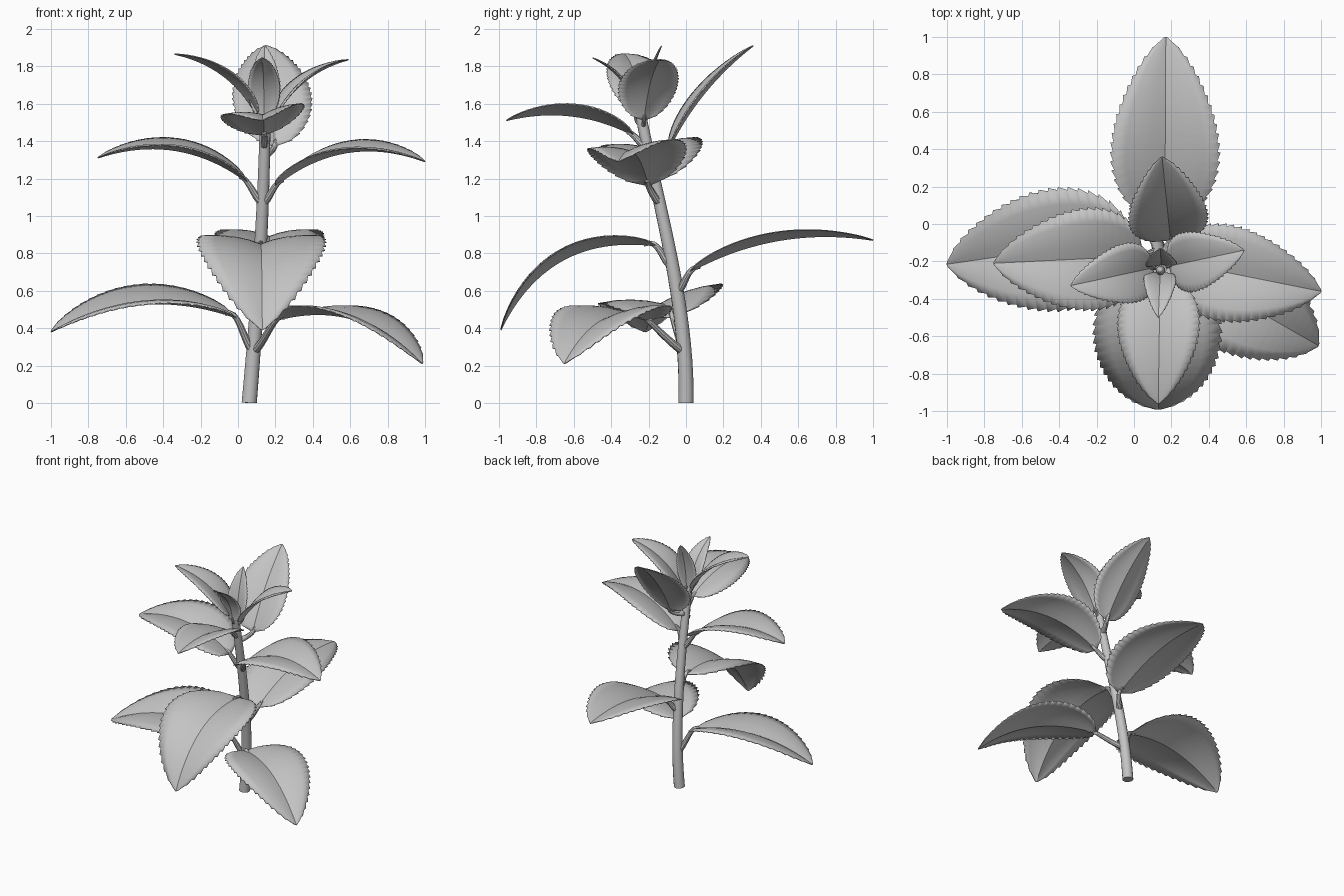
import bpy, bmesh, math
from mathutils import Vector

cube = bpy.data.objects.get("Cube")
if cube:
    bpy.data.objects.remove(cube, do_unlink=True)

GREY = (0.55, 0.55, 0.55, 1.0)
mat = bpy.data.materials.new("plant_grey")
mat.use_nodes = True
mat.diffuse_color = GREY
bsdf = mat.node_tree.nodes["Principled BSDF"]
bsdf.inputs["Base Color"].default_value = GREY
bsdf.inputs["Roughness"].default_value = 0.7


def through(points, t):
    """Smooth curve passing through evenly spaced points."""
    n = len(points) - 1
    total = Vector((0, 0, 0))
    for i, p in enumerate(points):
        weight = 1.0
        for j in range(n + 1):
            if j != i:
                weight *= (t * n - j) / (i - j)
        total += Vector(p) * weight
    return total


def tangent(points, t):
    return (through(points, t + 0.01) - through(points, t - 0.01)).normalized()


def finish(name, bm, thickness=0):
    bmesh.ops.recalc_face_normals(bm, faces=bm.faces)
    mesh = bpy.data.meshes.new(name)
    bm.to_mesh(mesh)
    bm.free()
    mesh.materials.append(mat)
    obj = bpy.data.objects.new(name, mesh)
    bpy.context.collection.objects.link(obj)
    bpy.ops.object.select_all(action='DESELECT')
    obj.select_set(True)
    bpy.context.view_layer.objects.active = obj
    bpy.ops.object.shade_smooth_by_angle(angle=math.radians(35))
    if thickness:
        mod = obj.modifiers.new("thickness", 'SOLIDIFY')
        mod.thickness = thickness
        mod.offset = 0


def tube(name, points, r0, r1, steps, sides):
    """Tapered round tube along a smooth path."""
    bm = bmesh.new()
    rings = []
    for i in range(steps + 1):
        t = i / steps
        c, d = through(points, t), tangent(points, t)
        a = d.cross(Vector((0.3, 1, 0.1))).normalized()
        b = d.cross(a)
        r = r0 + (r1 - r0) * t
        ring = []
        for k in range(sides):
            ang = math.tau * k / sides
            p = c + (a * math.cos(ang) + b * math.sin(ang)) * r
            ring.append(bm.verts.new((p.x, p.y, max(p.z, 0))))
        rings.append(ring)
    for p, q in zip(rings, rings[1:]):
        for k in range(sides):
            m = (k + 1) % sides
            bm.faces.new((p[k], p[m], q[m], q[k]))
    bm.faces.new(rings[0])
    bm.faces.new(rings[-1])
    finish(name, bm)


def leaf(name, base, tip, arch, half_width, tilt, teeth=20):
    """Folded, arching blade with a saw-toothed edge; returns its midrib."""
    base, tip = Vector(base), Vector(tip)
    chord = tip - base
    flat = chord.cross(Vector((0, 0, 1))).normalized()
    up = flat.cross(chord).normalized()
    rib = [base, (base + tip) / 2 + up * arch, tip]
    tilt = math.radians(tilt)
    side = flat * math.cos(tilt) + up * math.sin(tilt)
    # each tooth swells toward the tip, then steps back
    rows = []
    for k in range(teeth):
        rows += [(k / teeth, 0), ((k + 0.9) / teeth, 0.055 * half_width)]
    rows.append((1, 0))
    bm = bmesh.new()
    grid = []
    for t, tooth in rows:
        c = through(rib, t)
        normal = side.cross(tangent(rib, t)).normalized()
        # egg-shaped outline, widest below the middle, pointed at the tip
        w = half_width * max(math.sin(math.pi * t ** 0.74), 0.0003) ** 0.72
        tooth *= min(1, (1 - t) * 8)
        line = []
        for k in range(-4, 5):
            u = k / 4
            reach = u * (w + (tooth if abs(k) == 4 else 0))
            lift = (0.4 * abs(u) - 0.23 * u * u) * w
            line.append(bm.verts.new(c + side * reach + normal * lift))
        grid.append(line)
    for p, q in zip(grid, grid[1:]):
        for k in range(8):
            bm.faces.new((p[k], p[k + 1], q[k + 1], q[k]))
    finish(name, bm, 0.006)
    return rib


# Leaning main stem
STEM = [(.06, 0, 0), (.1, -.035, .51), (.13, -.13, 1.02), (.145, -.24, 1.53)]
tube("stem", STEM, .041, .029, 20, 14)


def leaf_with_stalk(name, share, width, base, tip, arch, tilt=0):
    """Leaf plus the stalk that joins it to the stem at a share of its height."""
    rib = leaf(name + "_leaf", base, tip, arch, width, tilt)
    start, end = through(STEM, share), through(rib, 0.06)
    mid = (start + rib[0]) / 2 - Vector((0, 0, .01))
    size = .024 if width > .2 else .015
    tube(name + "_stalk", [start, mid, rib[0], end], size, size / 2, 8, 10)


# Leaf pairs from the ground up: stem share, half-width, base, tip, arch, tilt
leaf_with_stalk("lower_right", .18, .32, (-.01, -.07, .455), (-1, -.215, .38), .11, 9)
leaf_with_stalk("lower_left", .18, .28, (.2, -.2, .44), (.985, -.65, .21), .125)
leaf_with_stalk("middle_front", .48, .33, (.12, -.16, .84), (.13, -.99, .39), .17)
leaf_with_stalk("middle_back", .39, .28, (.165, .02, .7), (.17, 1, .87), .085)
leaf_with_stalk("upper_right", .7, .265, (.05, -.17, 1.18), (-.75, -.21, 1.31), .106, 5)
leaf_with_stalk("upper_left", .7, .25, (.2, -.2, 1.16), (1, -.36, 1.29), .115, -6)
leaf_with_stalk("high_front", .9, .215, (.14, -.28, 1.43), (.13, -.96, 1.51), .065, -8)
leaf_with_stalk("high_back", .87, .205, (.195, -.085, 1.37), (.15, .36, 1.91), .04)
leaf_with_stalk("crown_right", .97, .155, (.1, -.235, 1.54), (-.34, -.33, 1.865), .062)
leaf_with_stalk("crown_left", .97, .155, (.19, -.225, 1.51), (.59, -.14, 1.835), .057)
leaf_with_stalk("crown_front", .98, .083, (.14, -.265, 1.51), (.13, -.5, 1.845), .057)
leaf_with_stalk("crown_back", .98, .08, (.145, -.215, 1.52), (.14, -.13, 1.91), .02)

# Closed bud in the crown
bm = bmesh.new()
bmesh.ops.create_uvsphere(bm, u_segments=14, v_segments=10, radius=1)
for v in bm.verts:
    v.co = Vector((.142 + v.co.x * .025, -.248 + v.co.y * .025, 1.57 + v.co.z * .08))
finish("bud", bm)
